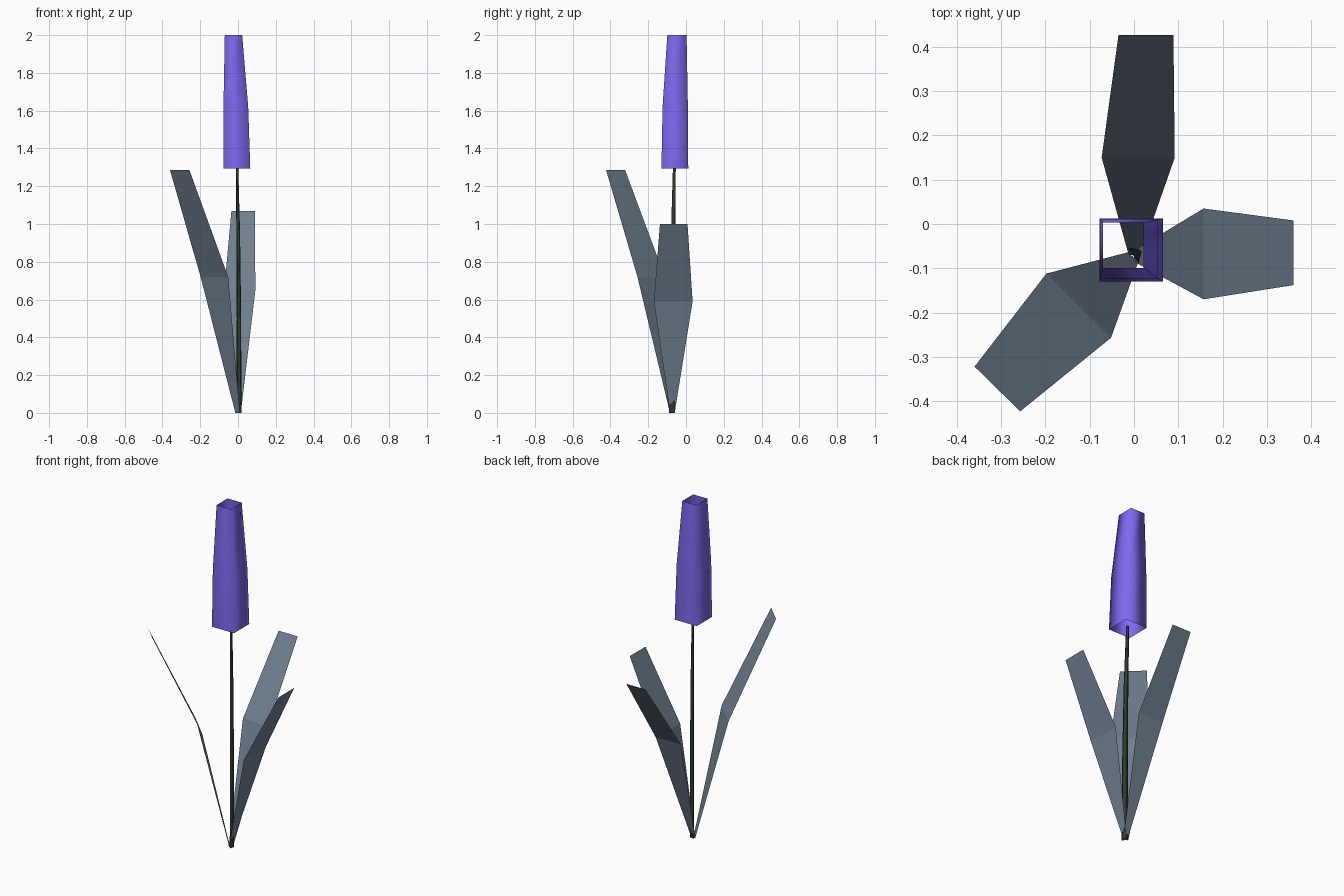
import bpy

if "Cube" in bpy.data.objects:
    bpy.data.objects.remove(bpy.data.objects["Cube"])


def material(name, rgb):
    mat = bpy.data.materials.new(name)
    lin = [((c / 255 + 0.055) / 1.055) ** 2.4 for c in rgb]
    mat.diffuse_color = (*lin, 1)
    mat.use_nodes = True
    mat.node_tree.nodes["Principled BSDF"].inputs["Base Color"].default_value = mat.diffuse_color
    return mat


def loft(name, rings, mat, closed, smooth):
    """Skin quads between rings of points; closed makes an open-ended tube."""
    n = len(rings[0])
    verts = [p for ring in rings for p in ring]
    faces = []
    for r in range(len(rings) - 1):
        for i in range(n if closed else n - 1):
            j = (i + 1) % n
            faces.append((r * n + i, r * n + j, (r + 1) * n + j, (r + 1) * n + i))
    mesh = bpy.data.meshes.new(name)
    mesh.from_pydata(verts, [], faces)
    mesh.polygons.foreach_set("use_smooth", [smooth] * len(faces))
    mesh.materials.append(mat)
    obj = bpy.data.objects.new(name, mesh)
    bpy.context.collection.objects.link(obj)
    return obj


purple = material("petal_purple", (123, 104, 238))
slate = material("leaf_slate", (112, 128, 144))
green = material("stem_green", (47, 62, 47))

# Flower head: tapering four-sided tube, open at both ends
head = [(-0.078, 0.065, -0.13, 0.012, 1.295),
        (-0.077, 0.054, -0.124, 0.010, 1.62),
        (-0.070, 0.022, -0.099, 0.003, 2.0)]
loft("flower_head",
     [[(x0, y0, z), (x1, y0, z), (x1, y1, z), (x0, y1, z)]
      for x0, x1, y0, y1, z in head], purple, True, True)

# Stem: thin, slightly bent three-sided tube
section = [(-0.014, 0.012), (0.004, -0.018), (0.012, 0.010)]
path = [(0.006, -0.072, 0, 1.0), (0.006, -0.07, 0.5, 0.9),
        (0.002, -0.066, 0.95, 0.75), (-0.005, -0.06, 1.31, 0.5)]
loft("stem", [[(x + a * s, y + b * s, z) for a, b in section]
              for x, y, z, s in path], green, True, True)

# Leaves: flat blades given as base, middle and tip edges
loft("leaf_back", [[(-0.012, -0.07, 0), (0.015, -0.07, 0)],
                   [(-0.073, 0.15, 0.65), (0.092, 0.15, 0.65)],
                   [(-0.035, 0.427, 1.07), (0.089, 0.427, 1.07)]],
     slate, False, False)
loft("leaf_right", [[(0.0, -0.085, 0), (0.0, -0.06, 0)],
                    [(0.157, -0.17, 0.59), (0.157, 0.035, 0.59)],
                    [(0.36, -0.138, 1.0), (0.36, 0.008, 1.0)]],
     slate, False, False)
loft("leaf_front_left", [[(-0.014, -0.064, 0), (0.01, -0.085, 0)],
                         [(-0.198, -0.112, 0.72), (-0.052, -0.257, 0.72)],
                         [(-0.36, -0.322, 1.285), (-0.257, -0.423, 1.285)]],
     slate, False, False)
for name in ("leaf_front_left", "leaf_right"):
    bpy.data.objects[name].data.flip_normals()
